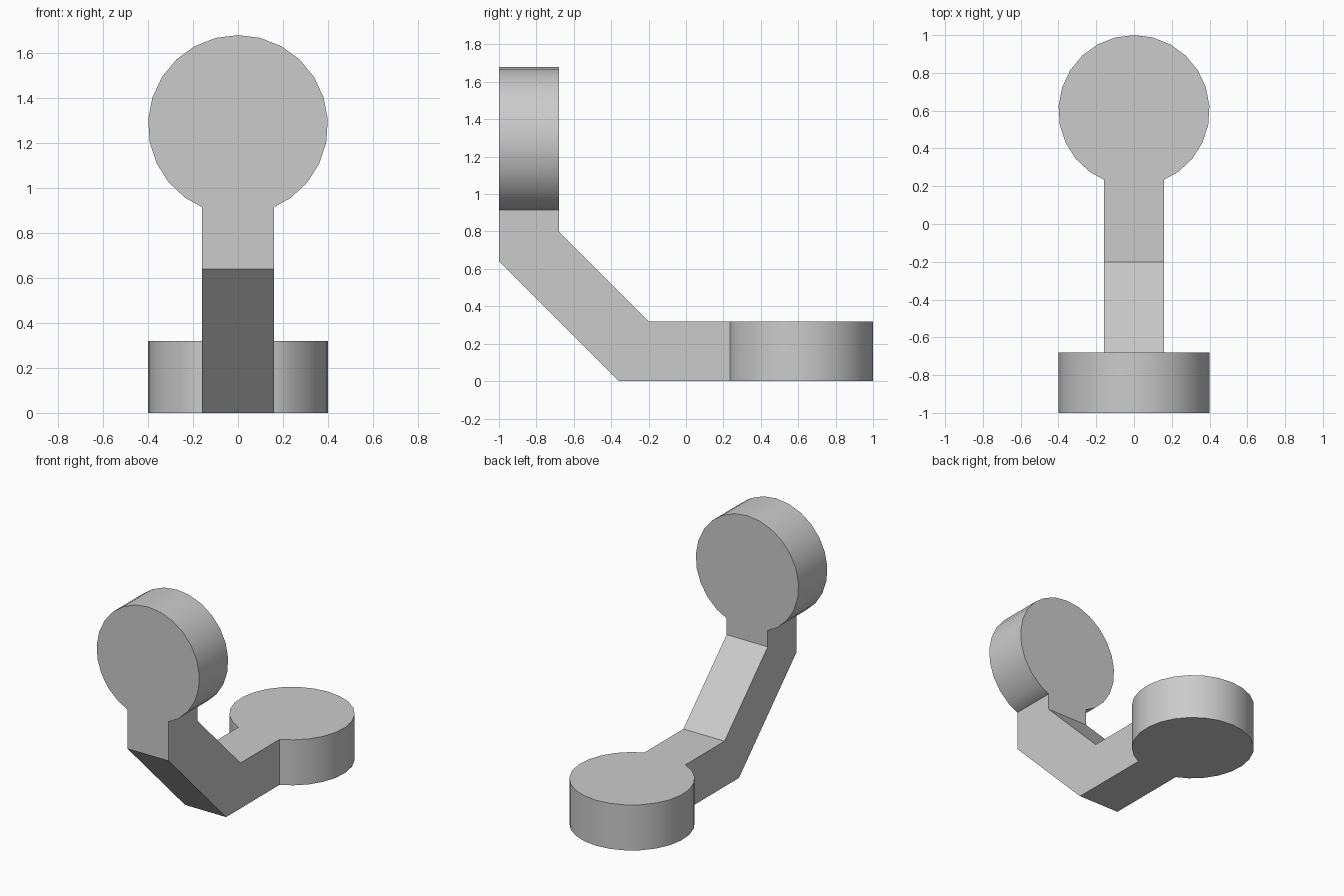
import bpy, bmesh
from math import sin, cos, tau
from mathutils import Vector

cube = bpy.data.objects.get("Cube")
if cube:
    bpy.data.objects.remove(cube, do_unlink=True)

RADIUS, SIDES = 0.4, 25
THICK = 0.32
HALF = THICK / 2
NECK = 0.365          # distance from disc centre to where the arm joins

grey = bpy.data.materials.new("light_grey")
grey.use_nodes = True
colour = (0.6, 0.6, 0.6, 1)
grey.diffuse_color = colour
grey.node_tree.nodes["Principled BSDF"].inputs["Base Color"].default_value = colour


def extrude_outline(name, points, offset):
    """Extrude a flat outline along an offset into a closed solid."""
    bm = bmesh.new()
    face = bm.faces.new([bm.verts.new(p) for p in points])
    result = bmesh.ops.extrude_face_region(bm, geom=[face], use_keep_orig=True)
    verts = [g for g in result["geom"] if isinstance(g, bmesh.types.BMVert)]
    bmesh.ops.translate(bm, verts=verts, vec=offset)
    bmesh.ops.recalc_face_normals(bm, faces=bm.faces)
    mesh = bpy.data.meshes.new(name)
    bm.to_mesh(mesh)
    bm.free()
    mesh.materials.append(grey)
    obj = bpy.data.objects.new(name, mesh)
    bpy.context.collection.objects.link(obj)
    bpy.ops.object.select_all(action="DESELECT")
    obj.select_set(True)
    bpy.context.view_layer.objects.active = obj
    bpy.ops.object.shade_smooth_by_angle()
    return obj


# Round outline, trimmed flat where the arm meets it
steps = range(-10, 11)
disc = [(RADIUS * sin(tau * k / SIDES), RADIUS * cos(tau * k / SIDES)) for k in steps]
disc += [(HALF, -NECK), (-HALF, -NECK)]

# Upright disc at the front and flat disc at the back
head_z, foot_y = 1.28, 0.6
extrude_outline("upright_disc", [(u, -1, head_z + v) for u, v in disc], Vector((0, THICK, 0)))
extrude_outline("flat_disc", [(u, foot_y + v, 0) for u, v in disc], Vector((0, 0, THICK)))

# Bent arm joining the two discs
top, end = head_z - NECK, foot_y - NECK
profile = [(-1, 0.64), (-1, top), (-0.68, top), (-0.68, 0.8),
           (-0.2, THICK), (end, THICK), (end, 0), (-0.36, 0)]
extrude_outline("bent_arm", [(-HALF, y, z) for y, z in profile], Vector((THICK, 0, 0)))
